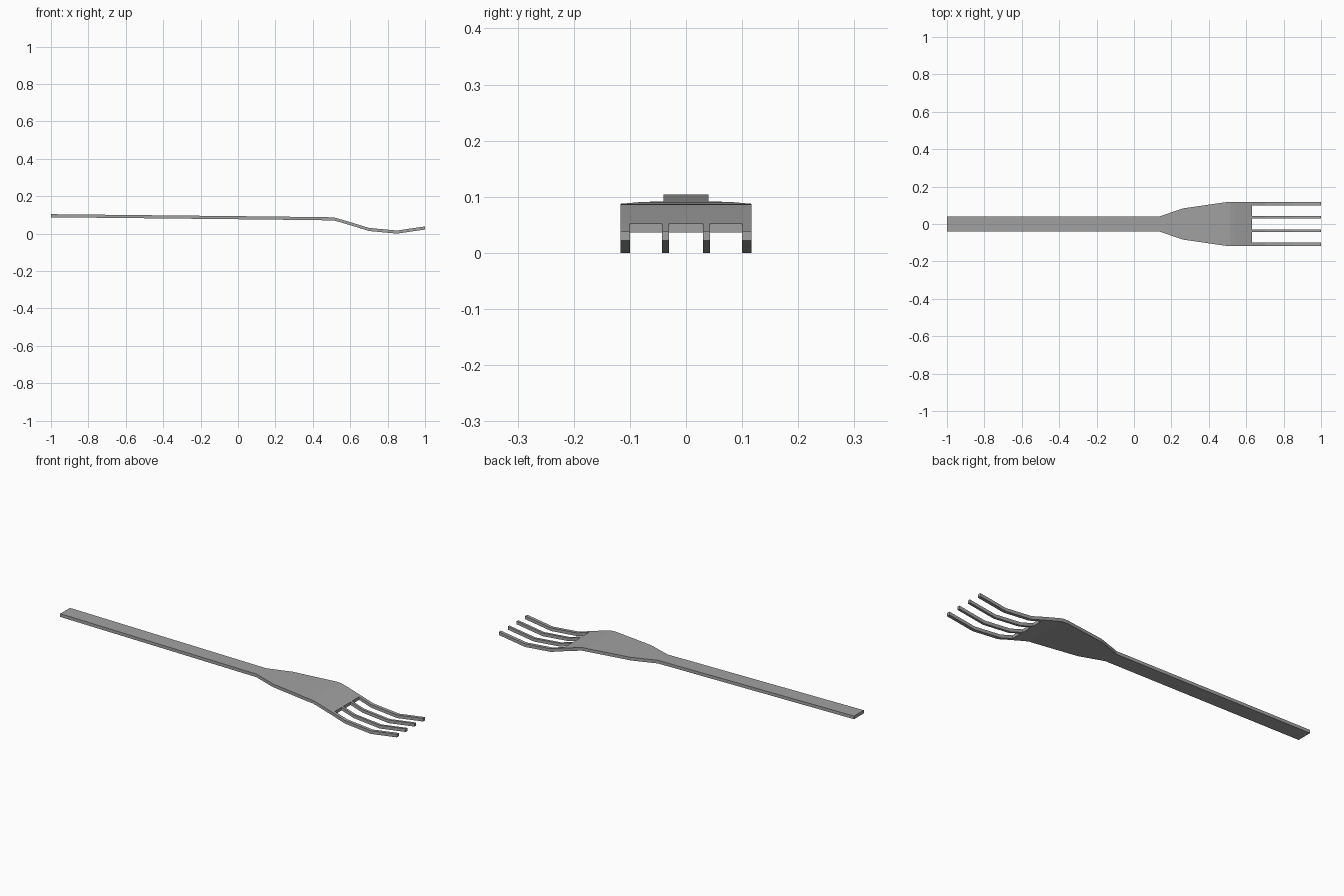
import bpy, bmesh

if "Cube" in bpy.data.objects:
    bpy.data.objects.remove(bpy.data.objects["Cube"])

T = 0.0165     # sheet thickness
ROOT = 0.63    # x where the tines leave the head

# Side profile of the top surface: (x, z)
PROFILE = [(-1, 0.104), (0.135, 0.092), (0.26, 0.0905), (0.49, 0.0875), (0.515, 0.086), (0.54, 0.0795),
           (ROOT, 0.0525), (0.70, 0.0305), (0.85, T), (1, 0.0385)]
# Half width along the body: (x, half width)
OUTLINE = [(-1, 0.04), (0.135, 0.04), (0.26, 0.083), (0.49, 0.1165), (0.515, 0.117), (ROOT, 0.117)]

steel = bpy.data.materials.new("dark_steel")
steel.diffuse_color = (0.36, 0.36, 0.36, 1)
steel.use_nodes = True
steel.node_tree.nodes["Principled BSDF"].inputs["Base Color"].default_value = steel.diffuse_color


def lerp_table(table, x):
    for (x0, a), (x1, b) in zip(table, table[1:]):
        if x <= x1 + 1e-6:
            return a + (b - a) * (x - x0) / (x1 - x0)
    return table[-1][1]


def strip(name, stations):
    """Bent bar: stations are (x, y_min, y_max), height follows PROFILE."""
    bm = bmesh.new()
    rings = []
    for x, y0, y1 in stations:
        z = lerp_table(PROFILE, x)
        rings.append([bm.verts.new(p) for p in
                      ((x, y0, z - T), (x, y1, z - T), (x, y1, z), (x, y0, z))])
    for a, b in zip(rings, rings[1:]):
        for i in range(4):
            j = (i + 1) % 4
            bm.faces.new((a[i], a[j], b[j], b[i]))
    bm.faces.new(rings[0])
    bm.faces.new(rings[-1])
    bmesh.ops.recalc_face_normals(bm, faces=bm.faces)
    mesh = bpy.data.meshes.new(name)
    bm.to_mesh(mesh)
    bm.free()
    mesh.materials.append(steel)
    obj = bpy.data.objects.new(name, mesh)
    bpy.context.collection.objects.link(obj)
    return obj


# Handle and flared head in one bent piece
xs = [x for x, z in PROFILE if x <= ROOT]
strip("handle_and_head", [(x, -lerp_table(OUTLINE, x), lerp_table(OUTLINE, x)) for x in xs])

# Four tines, mirrored about y = 0
tine_xs = [x for x, z in PROFILE if x >= ROOT]
for label, lo, hi in (("inner", 0.030, 0.043), ("outer", 0.100, 0.117)):
    strip(label + "_tine_left", [(x, lo, hi) for x in tine_xs])
    strip(label + "_tine_right", [(x, -hi, -lo) for x in tine_xs])
